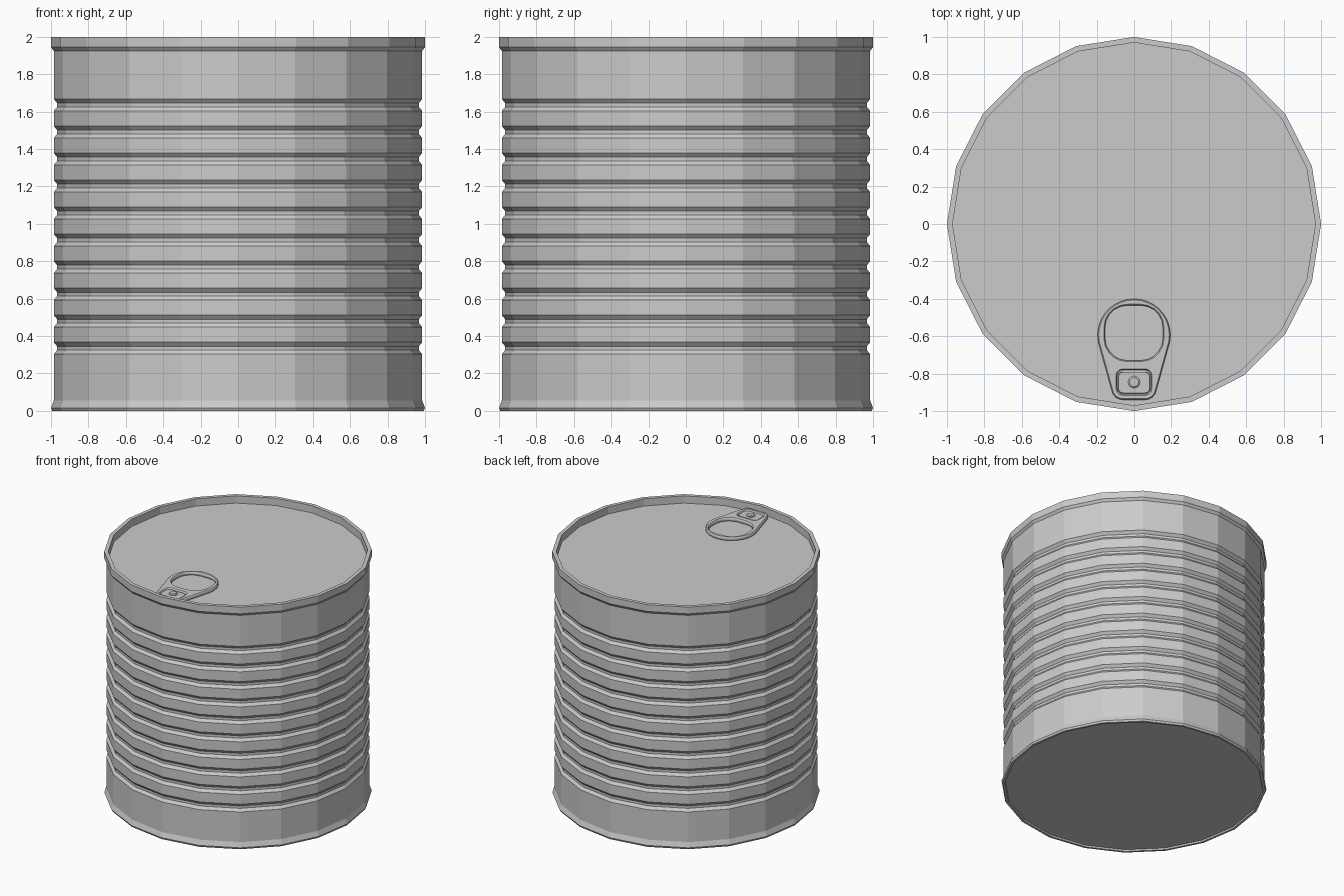
import bpy, bmesh, math

if "Cube" in bpy.data.objects:
    bpy.data.objects.remove(bpy.data.objects["Cube"])

SIDES = 20
LID_Z = 1.94


def lathe(name, profile, sides=SIDES, centre=(0, 0)):
    """Revolve (radius, z) points; the first and last rings are capped."""
    bm = bmesh.new()
    rings = []
    for r, z in profile:
        rings.append([bm.verts.new((centre[0] + r * math.cos(2 * math.pi * i / sides),
                                    centre[1] + r * math.sin(2 * math.pi * i / sides), z))
                      for i in range(sides)])
    for a, b in zip(rings, rings[1:]):
        for i in range(sides):
            j = (i + 1) % sides
            bm.faces.new((a[i], a[j], b[j], b[i]))
    bm.faces.new(rings[0][::-1])
    bm.faces.new(rings[-1])
    bmesh.ops.recalc_face_normals(bm, faces=bm.faces)
    mesh = bpy.data.meshes.new(name)
    bm.to_mesh(mesh)
    bm.free()
    obj = bpy.data.objects.new(name, mesh)
    bpy.context.collection.objects.link(obj)
    return obj


def plate(name, outlines, z, half_thickness, bevel):
    """Flat filled plate; inner outlines become holes."""
    cu = bpy.data.curves.new(name, 'CURVE')
    cu.dimensions = '2D'
    cu.fill_mode = 'BOTH'
    cu.extrude = half_thickness - bevel
    cu.bevel_depth = bevel
    cu.offset = -bevel
    cu.bevel_resolution = 0
    for pts in outlines:
        sp = cu.splines.new('POLY')
        sp.points.add(len(pts) - 1)
        for p, (x, y) in zip(sp.points, pts):
            p.co = (x, y, 0, 1)
        sp.use_cyclic_u = True
    obj = bpy.data.objects.new(name, cu)
    obj.location.z = z
    bpy.context.collection.objects.link(obj)
    return obj


def arc(cx, cy, rx, ry, a0, a1, n):
    return [(cx + rx * math.cos(math.radians(a0 + (a1 - a0) * i / n)),
             cy + ry * math.sin(math.radians(a0 + (a1 - a0) * i / n))) for i in range(n + 1)]


def rounded_box(x, y0, y1, r, n=3):
    return (arc(x - r, y1 - r, r, r, 0, 90, n) + arc(-x + r, y1 - r, r, r, 90, 180, n)
            + arc(-x + r, y0 + r, r, r, 180, 270, n) + arc(x - r, y0 + r, r, r, 270, 360, n))


# Can: base rim, ribbed wall, top rim and sunken lid
profile = [(0.97, 0.012), (0.975, 0.0), (0.993, 0.0), (1.0, 0.015), (0.985, 0.055)]
for i in range(10):
    z = 0.335 + i * 0.1445
    profile += [(0.985, z - 0.032), (0.967, z - 0.01), (0.967, z + 0.01), (0.985, z + 0.032)]
profile += [(0.985, 1.925), (1.0, 1.945), (1.0, 2.0), (0.97, 2.0), (0.97, LID_Z)]
lathe("can_body", profile)

# Pull tab: tapered ring with a finger hole and a rivet window
outer = (arc(0, -0.595, 0.195, 0.195, -10, 190, 18)
         + arc(-0.06, -0.88, 0.06, 0.06, 190, 270, 4)
         + arc(0.06, -0.88, 0.06, 0.06, 270, 350, 4))
finger_hole = rounded_box(0.155, -0.73, -0.435, 0.12, 5)
window = rounded_box(0.09, -0.91, -0.78, 0.03)
plate("pull_tab", [outer, finger_hole, window], LID_Z + 0.018, 0.015, 0.006)

# Tongue inside the window, held by the rivet
plate("tab_tongue", [rounded_box(0.086, -0.905, -0.79, 0.028)], LID_Z + 0.014, 0.012, 0.002)
lathe("rivet", [(0.032, LID_Z), (0.032, LID_Z + 0.032), (0.024, LID_Z + 0.038)], 16, (0, -0.845))
